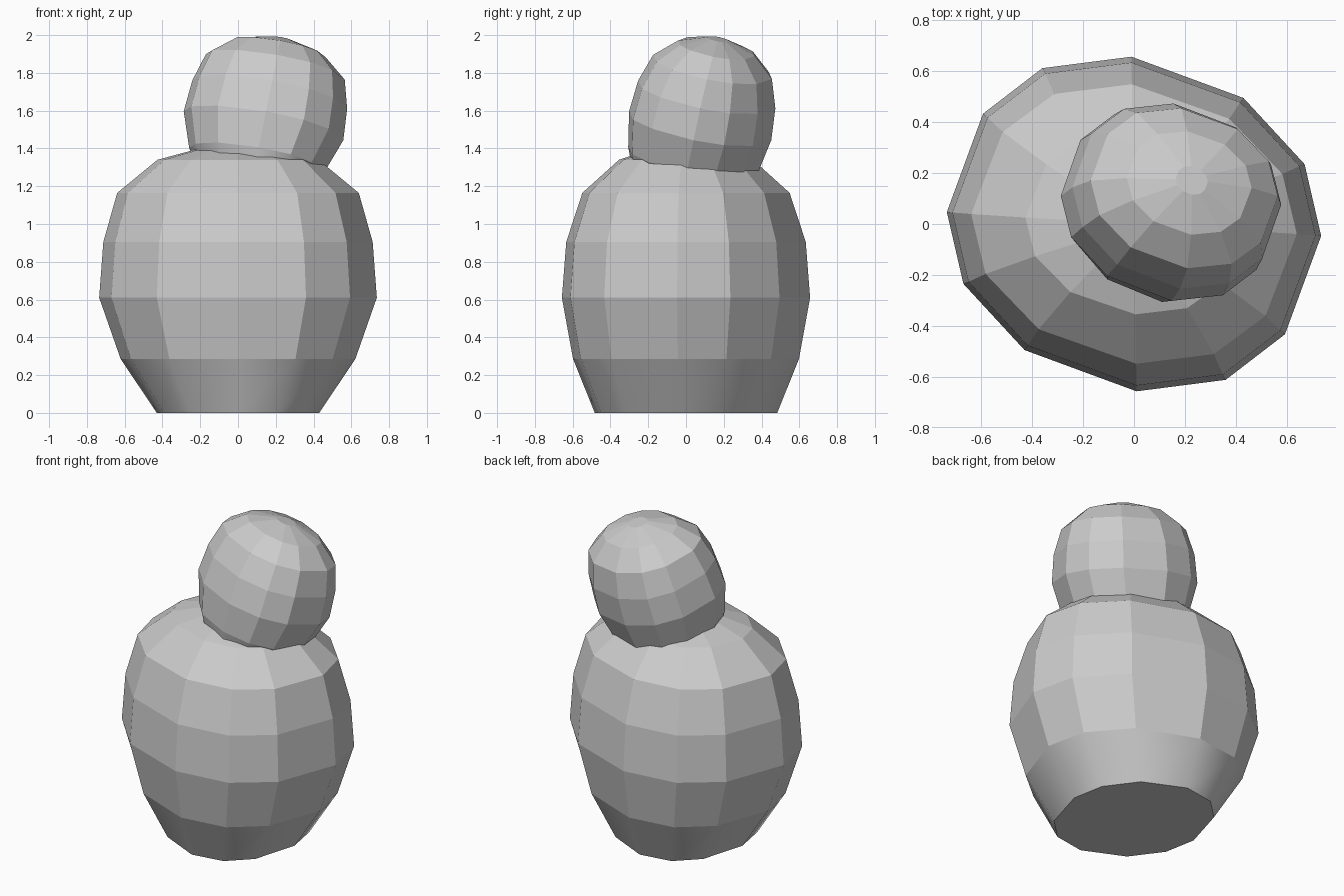
import bpy, bmesh
from mathutils import Vector

if "Cube" in bpy.data.objects:
    bpy.data.objects.remove(bpy.data.objects["Cube"])

# Half of the slightly skewed 12-sided cross-section; the rest is its point mirror
HALF = [(0.735, -0.047), (0.67, 0.235), (0.43, 0.495),
        (-0.01, 0.657), (-0.36, 0.612), (-0.593, 0.433)]
SECTION = HALF + [(-x, -y) for x, y in HALF]

# Profile rings: height, x scale, y scale
PROFILE = [(0, 0.585, 0.735), (0.285, 0.845, 0.91), (0.61, 1, 1),
           (0.905, 0.97, 0.965), (1.165, 0.87, 0.835),
           (1.34, 0.58, 0.54), (1.425, 0.15, 0.15)]


def lump(name):
    bm = bmesh.new()
    rings = [[bm.verts.new((x * sx, y * sy, z)) for x, y in SECTION]
             for z, sx, sy in PROFILE]
    n = len(SECTION)
    for k, (low, high) in enumerate(zip(rings, rings[1:])):
        for i in range(n):
            j = (i + 1) % n
            face = bm.faces.new((low[i], low[j], high[j], high[i]))
            face.smooth = k == 0  # only the lowest band is smooth
    bm.faces.new(rings[0][::-1])
    bm.faces.new(rings[-1])
    # Keep the smooth band crisp along its upper and lower rims
    for ring in rings[:2]:
        for i in range(n):
            bm.edges.get((ring[i], ring[(i + 1) % n])).smooth = False
    mesh = bpy.data.meshes.new(name)
    bm.to_mesh(mesh)
    bm.free()
    obj = bpy.data.objects.new(name, mesh)
    bpy.context.collection.objects.link(obj)
    return obj


# Large upright body
lump("body")

# Head: smaller copy, tilted towards the back right
head = lump("head")
size = 0.585
rot = Vector((0, 0, 1)).rotation_difference(Vector((0.2, 0.21, 1)))
head.rotation_mode = 'QUATERNION'
head.rotation_quaternion = rot
head.scale = (size, size, size)
head.location = Vector((0.135, 0.075, 1.52)) - rot @ Vector((0, 0, 0.61 * size))
